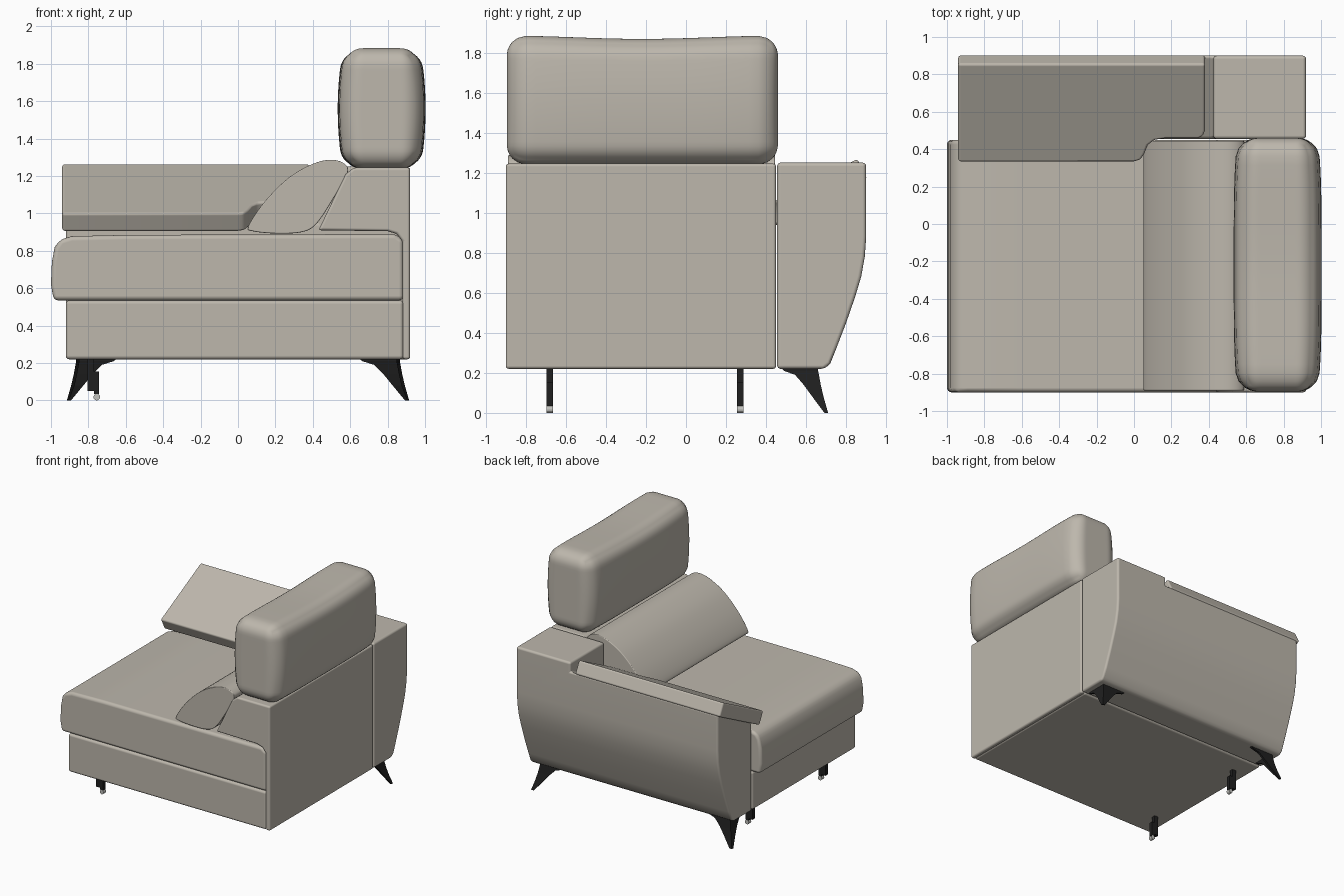
import bpy, bmesh, math
from mathutils import Vector

cube = bpy.data.objects.get("Cube")
if cube:
    bpy.data.objects.remove(cube, do_unlink=True)


def material(name, rgb, rough):
    m = bpy.data.materials.new(name)
    m.use_nodes = True
    m.diffuse_color = (*rgb, 1)
    node = m.node_tree.nodes["Principled BSDF"]
    node.inputs["Base Color"].default_value = (*rgb, 1)
    node.inputs["Roughness"].default_value = rough
    return m


FABRIC = material("warm grey fabric", (0.51, 0.475, 0.415), 0.8)
BLACK = material("black metal", (0.014, 0.014, 0.014), 0.5)
GLIDE = material("pale grey plastic", (0.55, 0.55, 0.52), 0.5)


def finish(name, bm, mat, bevel=0.0):
    bmesh.ops.recalc_face_normals(bm, faces=bm.faces)
    mesh = bpy.data.meshes.new(name)
    bm.to_mesh(mesh)
    bm.free()
    mesh.materials.append(mat)
    ob = bpy.data.objects.new(name, mesh)
    bpy.context.collection.objects.link(ob)
    if bevel:
        mesh.shade_smooth()
        mod = ob.modifiers.new("soft edges", 'BEVEL')
        mod.width = bevel
        mod.segments = 4
        mod.limit_method = 'ANGLE'
        mod.angle_limit = math.radians(30)
        mod.harden_normals = True
    return ob


def prism(name, outline, axis, a, b, mat=FABRIC, bevel=0.02):
    """Extrude a 2D outline along an axis from a to b."""
    place = {'x': lambda u, v, t: (t, u, v),
             'y': lambda u, v, t: (u, t, v),
             'z': lambda u, v, t: (u, v, t)}[axis]
    bm = bmesh.new()
    ends = [[bm.verts.new(place(u, v, t)) for u, v in outline] for t in (a, b)]
    for ring in ends:
        bm.faces.new(ring)
    n = len(outline)
    for i in range(n):
        j = (i + 1) % n
        bm.faces.new((ends[0][i], ends[0][j], ends[1][j], ends[1][i]))
    return finish(name, bm, mat, bevel)


def rect(u0, v0, u1, v1):
    return [(u0, v0), (u1, v0), (u1, v1), (u0, v1)]


def smooth_loop(points, steps=5):
    """Closed Catmull-Rom curve through the points."""
    pts = [Vector(p) for p in points]
    n, out = len(pts), []
    for i in range(n):
        p0, p1, p2, p3 = (pts[(i + k) % n] for k in (-1, 0, 1, 2))
        for s in range(steps):
            t = s / steps
            out.append(0.5 * (2 * p1 + (p2 - p0) * t
                              + (2 * p0 - 5 * p1 + 4 * p2 - p3) * t ** 2
                              + (3 * p1 - p0 - 3 * p2 + p3) * t ** 3))
    return [tuple(p) for p in out]


FRONT, INNER = -0.9, 0.45   # extent of the seat along y

# Base and seat
prism("seat_base", rect(-0.92, 0.22, 0.885, 0.535), 'y', FRONT, INNER, bevel=0.02)
prism("seat_cushion",
      [(-0.985, 0.535), (-1.0, 0.62), (-0.995, 0.74), (-0.98, 0.82), (-0.95, 0.86),
       (-0.89, 0.878), (-0.6, 0.885), (0.84, 0.89), (0.885, 0.86), (0.885, 0.535)],
      'y', FRONT, INNER, bevel=0.025)

# Back frame with a sloping front and a panel reaching down to the base
prism("back_frame",
      [(0.92, 0.22), (0.92, 1.245), (0.62, 1.245), (0.575, 1.21), (0.43, 0.91),
       (0.8, 0.905), (0.85, 0.89), (0.88, 0.85), (0.88, 0.22)],
      'y', FRONT, INNER, bevel=0.015)

# Lumbar cushion leaning on the back frame
prism("lumbar_cushion",
      smooth_loop([(0.055, 0.93), (0.08, 0.905), (0.2, 0.893), (0.34, 0.9), (0.42, 0.945),
                   (0.51, 1.08), (0.585, 1.215), (0.57, 1.265), (0.5, 1.287),
                   (0.4, 1.265), (0.27, 1.19), (0.14, 1.06)]),
      'y', FRONT + 0.01, INNER - 0.005, bevel=0.03)


# Headrest: rounded box with bulging faces and a shallow dip on top
def headrest():
    centre = Vector((0.768, -0.218, 1.562))
    half = Vector((0.208, 0.677, 0.322))
    radius = 0.1
    bm = bmesh.new()
    bmesh.ops.create_cube(bm, size=2)
    bmesh.ops.subdivide_edges(bm, edges=bm.edges[:], cuts=27, use_grid_fill=True)
    for v in bm.verts:
        n = v.co.copy()
        p = Vector(c * h for c, h in zip(n, half))
        core = Vector(max(radius - h, min(h - radius, c)) for c, h in zip(p, half))
        p = core + (p - core).normalized() * radius
        p.x += n.x * (0.027 * (1 - n.z ** 2) - 0.02 * n.y ** 4)
        if n.z > 0:
            p.z -= n.z * 0.008 * (1 + math.cos(math.pi * n.y))
        v.co = p + centre
    ob = finish("headrest", bm, FABRIC)
    ob.data.shade_smooth()


headrest()

# Arm: flared side, with the front part cut down to a slope under the pad
arm = prism("arm",
            [(0.455, 0.22), (0.69, 0.22), (0.72, 0.245), (0.75, 0.32), (0.8, 0.45),
             (0.845, 0.58), (0.875, 0.68), (0.893, 0.78), (0.9, 0.88), (0.9, 1.25),
             (0.455, 1.25)], 'x', -0.92, 0.92, bevel=0.018)
cutter = prism("arm_cutter", [(0.3, 0.87), (1.0, 1.227), (1.0, 1.5), (0.3, 1.5)],
               'x', -1.2, 0.425, bevel=0)
cutter.hide_render = True
cutter.hide_viewport = True
cut = arm.modifiers.new("slope cut", 'BOOLEAN')
cut.operation = 'DIFFERENCE'
cut.solver = 'EXACT'
cut.object = cutter
arm.modifiers.move(1, 0)

# Tilted arm pad, notched around the lumbar cushion
pad = prism("arm_pad",
            [(-0.94, 0), (0.0, 0), (0.035, 0.012), (0.055, 0.045), (0.075, 0.1),
             (0.11, 0.13), (0.17, 0.14), (0.345, 0.14), (0.37, 0.155), (0.38, 0.19),
             (0.38, 0.59), (-0.94, 0.59)], 'z', -0.11, 0, bevel=0.022)
pad.location = (0, 0.33, 1.0)
pad.rotation_euler.x = math.radians(27)


# Flared angle-section legs under the arm corners
def corner_leg(name, side):
    bm = bmesh.new()
    rings = []
    for z, out, arm_len in ((0.225, 0, 0.22), (0.21, 0, 0.2), (0.19, 0.004, 0.14),
                            (0.14, 0.013, 0.1), (0.08, 0.027, 0.065), (0, 0.05, 0.022)):
        x, y, t = 0.865 + out, 0.66 + out, min(0.018, arm_len / 2)
        w = arm_len * 0.85
        ell = [(x, y), (x - arm_len, y), (x - arm_len, y - t),
               (x - t, y - t), (x - t, y - w), (x, y - w)]
        rings.append([bm.verts.new((side * u, v, z)) for u, v in ell])
    for lo, hi in zip(rings, rings[1:]):
        for i in range(6):
            j = (i + 1) % 6
            bm.faces.new((lo[i], lo[j], hi[j], hi[i]))
    bm.faces.new(rings[0])
    bm.faces.new(rings[-1])
    finish(name, bm, BLACK)


corner_leg("arm_leg_back", 1)
corner_leg("arm_leg_front", -1)

# Slim two-part posts with glides under the seat front
for label, y in (("outer", -0.68), ("inner", 0.27)):
    y0, y1 = y - 0.016, y + 0.016
    prism(f"{label}_post", rect(-0.805, 0.05, -0.77, 0.225), 'y', y0, y1, BLACK, 0)
    prism(f"{label}_post_foot", rect(-0.77, 0.035, -0.742, 0.155), 'y', y0, y1, BLACK, 0)
    disc = [(-0.755 + 0.018 * math.cos(k * math.pi / 6),
             0.018 + 0.018 * math.sin(k * math.pi / 6)) for k in range(12)]
    prism(f"{label}_glide", disc, 'y', y0, y1, GLIDE, 0)
